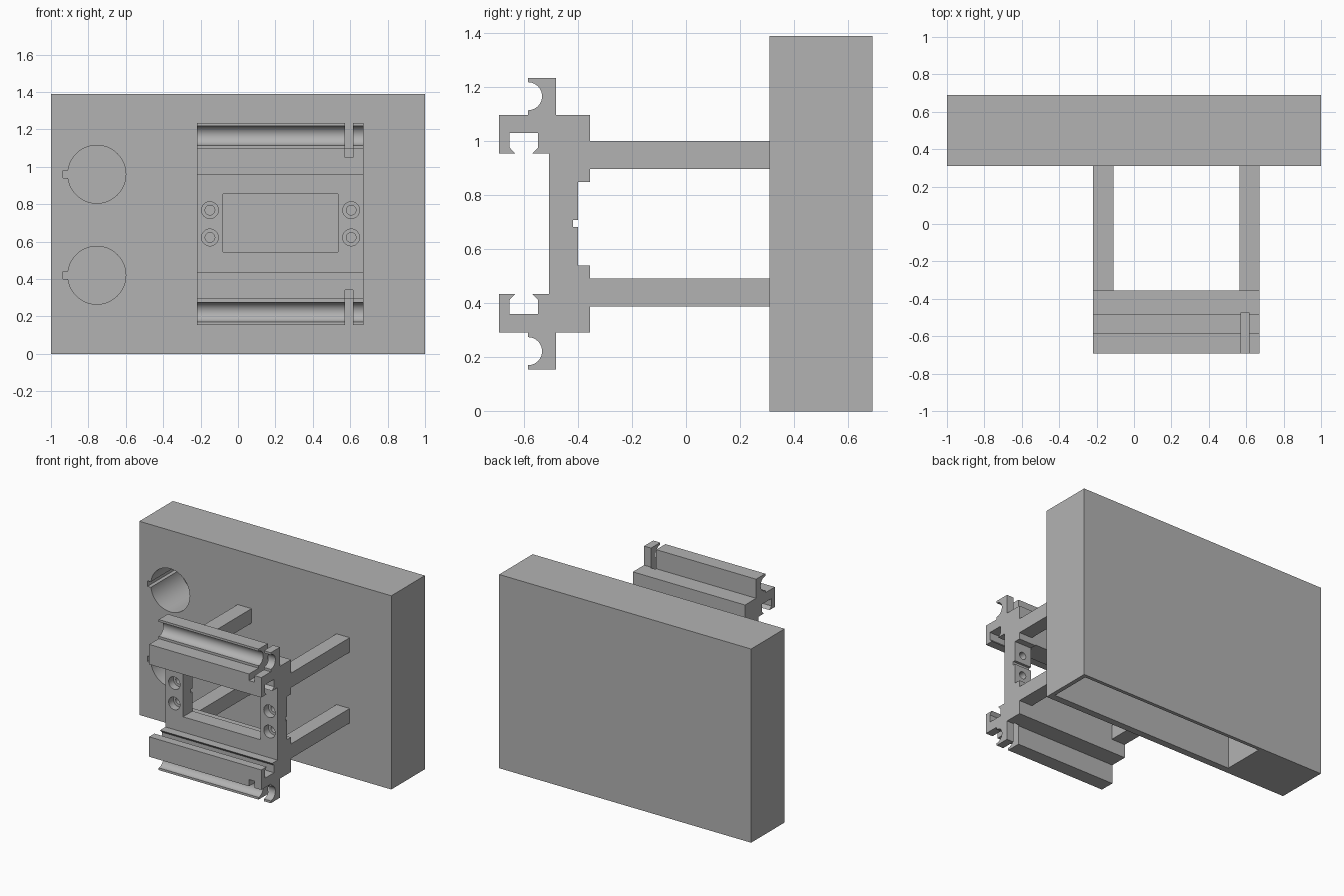
import bpy, bmesh
from math import pi, sin, cos, radians
from mathutils import Matrix

default = bpy.data.objects.get("Cube")
if default:
    bpy.data.objects.remove(default)

grey = bpy.data.materials.new("mid_grey")
grey.use_nodes = True
tone = (0.45, 0.45, 0.45, 1)
grey.diffuse_color = tone
grey.node_tree.nodes["Principled BSDF"].inputs["Base Color"].default_value = tone


def make(name, bm):
    bmesh.ops.recalc_face_normals(bm, faces=bm.faces)
    mesh = bpy.data.meshes.new(name)
    bm.to_mesh(mesh)
    bm.free()
    mesh.materials.append(grey)
    obj = bpy.data.objects.new(name, mesh)
    bpy.context.collection.objects.link(obj)
    return obj


def box(name, x, y, z):
    bm = bmesh.new()
    bmesh.ops.create_cube(bm, size=1)
    for v in bm.verts:
        v.co = [lo + (hi - lo) * (c + 0.5) for c, (lo, hi) in zip(v.co, (x, y, z))]
    return make(name, bm)


def rod(name, x, z, radius, y0, y1, sides=48):
    bm = bmesh.new()
    place = Matrix.Translation((x, (y0 + y1) / 2, z)) @ Matrix.Rotation(pi / 2, 4, 'X')
    bmesh.ops.create_cone(bm, cap_ends=True, segments=sides, radius1=radius,
                          radius2=radius, depth=y1 - y0, matrix=place)
    return make(name, bm)


def cut(target, *cutters):
    for cutter in cutters:
        mod = target.modifiers.new("cut", 'BOOLEAN')
        mod.operation = 'DIFFERENCE'
        mod.solver = 'EXACT'
        mod.object = cutter
        bpy.context.view_layer.objects.active = target
        bpy.ops.object.modifier_apply(modifier=mod.name)
        bpy.data.objects.remove(cutter)


def smooth(obj):
    bpy.ops.object.select_all(action='DESELECT')
    obj.select_set(True)
    bpy.context.view_layer.objects.active = obj
    bpy.ops.object.shade_smooth_by_angle(angle=radians(30))


MID = 0.695          # height of the bracket's mirror line
LEFT, RIGHT = -0.22, 0.67

# Housing with an open-bottomed compartment and two keyed blind holes
housing = box("housing", (-1, 1), (0.31, 0.69), (0, 1.39))
cut(housing, box("compartment", (-0.495, 0.97), (0.36, 0.665), (-0.1, 1.36)))
for z in (0.42, 0.96):
    cut(housing,
        rod("round_hole", -0.755, z, 0.155, 0.2, 0.65, 64),
        box("key_notch", (-0.935, -0.85), (0.2, 0.65), (z - 0.02, z + 0.02)))
smooth(housing)

# Bracket: upper half of the (y, height above mid line) section, from back to front
arc = [(-0.585 + 0.052 * sin(pi * i / 20), 0.472 + 0.052 * cos(pi * i / 20))
       for i in range(21)]
half = [(-0.418, 0.013), (-0.40, 0.013), (-0.40, 0.155), (-0.355, 0.155),
        (-0.355, 0.403), (-0.481, 0.403), (-0.481, 0.54), (-0.585, 0.54)]
half += arc
half += [(-0.585, 0.403), (-0.693, 0.403), (-0.693, 0.26), (-0.633, 0.26),
         (-0.653, 0.282), (-0.653, 0.335), (-0.548, 0.335), (-0.548, 0.282),
         (-0.57, 0.26), (-0.508, 0.26)]
section = half + [(y, -h) for y, h in reversed(half)]

bm = bmesh.new()
face = bm.faces.new([bm.verts.new((LEFT, y, MID + h)) for y, h in section])
ext = bmesh.ops.extrude_face_region(bm, geom=[face])
bmesh.ops.translate(bm, vec=(RIGHT - LEFT, 0, 0),
                    verts=[v for v in ext["geom"] if isinstance(v, bmesh.types.BMVert)])
bracket = make("rail_bracket", bm)

# Window, rail slots and counterbored screw holes
cut(bracket, box("window", (-0.08, 0.535), (-0.6, -0.3), (0.545, 0.855)))
for side in (-1, 1):
    ends = sorted((MID + side * 0.355, MID + side * 0.7))
    cut(bracket, box("rail_slot", (0.573, 0.615), (-0.8, -0.472), ends))
    for x in (-0.15, 0.605):
        z = MID + side * 0.073
        cut(bracket,
            rod("screw_hole", x, z, 0.026, -0.6, -0.3, 32),
            rod("counterbore", x, z, 0.045, -0.6, -0.455, 32))
smooth(bracket)

# Four arms joining bracket and housing
for side, level in ((-1, "lower"), (1, "upper")):
    zs = sorted((MID + side * 0.202, MID + side * 0.306))
    for hand, xs in (("right", (LEFT, -0.11)), ("left", (0.565, RIGHT))):
        box(f"{level}_{hand}_arm", xs, (-0.355, 0.31), zs)
